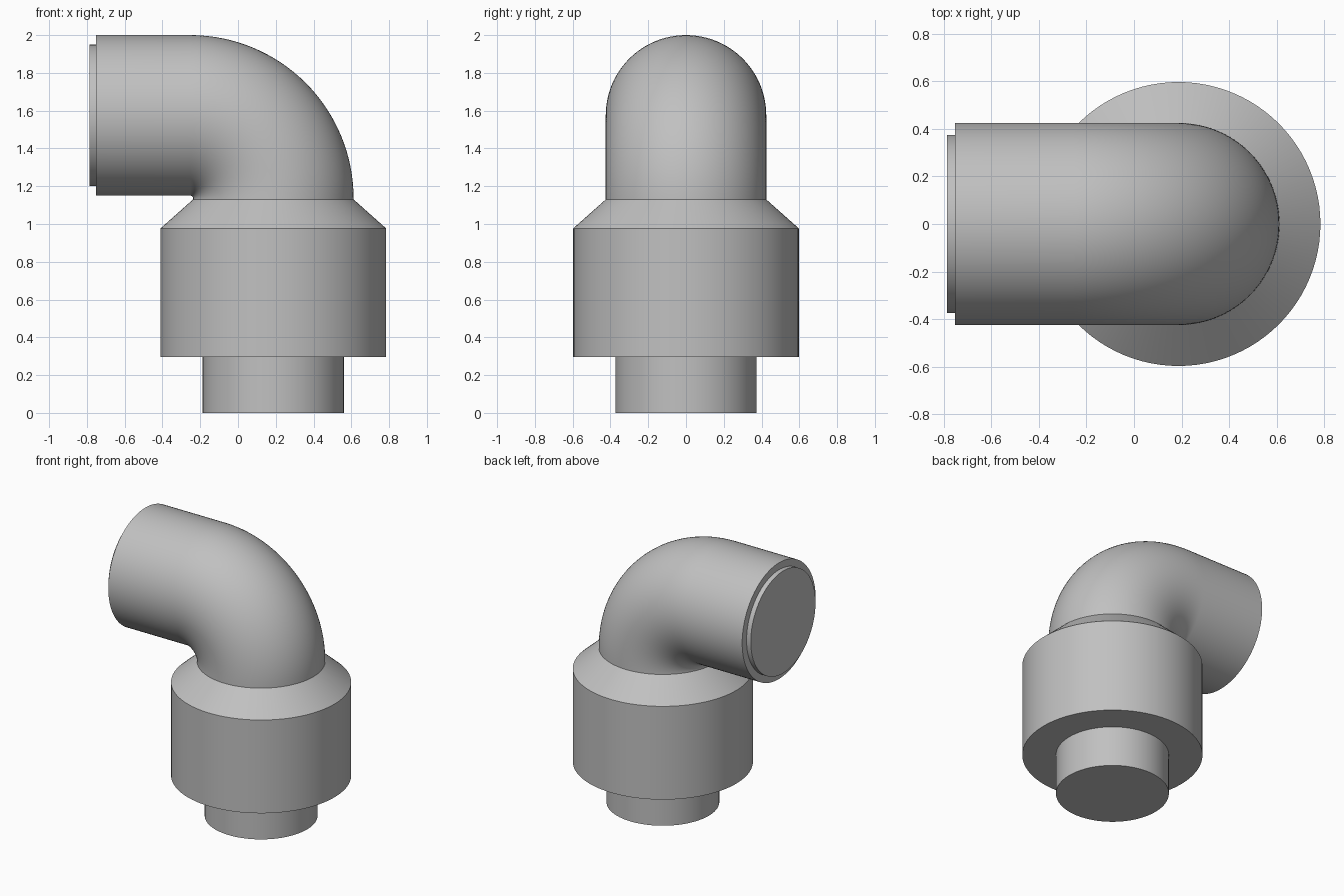
import bpy, bmesh
from math import sin, cos, pi, radians
from mathutils import Vector

if "Cube" in bpy.data.objects:
    bpy.data.objects.remove(bpy.data.objects["Cube"], do_unlink=True)

SEGMENTS = 96
AXIS_X = 0.187            # centre line of the upright part
PIPE_R, SPIGOT_R, COLLAR_R = 0.425, 0.374, 0.597
BEND_R = 0.44             # centre-line radius of the elbow
BEND_X, BEND_Z = AXIS_X - BEND_R, 1.135

grey = bpy.data.materials.new("plain grey")
grey.use_nodes = True
colour = (0.53, 0.53, 0.53, 1)
grey.diffuse_color = colour
grey.node_tree.nodes["Principled BSDF"].inputs["Base Color"].default_value = colour


def upright(z, radius):
    """Ring on the vertical axis."""
    return Vector((AXIS_X, 0, z)), 0, radius


def level(x, radius):
    """Ring on the horizontal axis."""
    return Vector((x, 0, BEND_Z + BEND_R)), pi / 2, radius


def bend(angle):
    """Ring on the quarter turn."""
    centre = Vector((BEND_X + BEND_R * cos(angle), 0, BEND_Z + BEND_R * sin(angle)))
    return centre, angle, PIPE_R


def sweep(name, stations, cap_start=False, cap_end=False):
    """Skin a chain of circular rings, each given by centre, tilt and radius."""
    bm = bmesh.new()
    rings = []
    for centre, tilt, radius in stations:
        across = Vector((cos(tilt), 0, sin(tilt)))
        side = Vector((0, 1, 0))
        turns = [2 * pi * i / SEGMENTS for i in range(SEGMENTS)]
        rings.append([bm.verts.new(centre + radius * (across * cos(t) + side * sin(t)))
                      for t in turns])
    for a, b in zip(rings, rings[1:]):
        for i in range(SEGMENTS):
            j = (i + 1) % SEGMENTS
            bm.faces.new((a[i], a[j], b[j], b[i]))
    if cap_start:
        bm.faces.new(rings[0][::-1])
    if cap_end:
        bm.faces.new(rings[-1])
    mesh = bpy.data.meshes.new(name)
    bm.to_mesh(mesh)
    bm.free()
    mesh.materials.append(grey)
    obj = bpy.data.objects.new(name, mesh)
    bpy.context.collection.objects.link(obj)
    bpy.ops.object.select_all(action='DESELECT')
    obj.select_set(True)
    bpy.context.view_layer.objects.active = obj
    bpy.ops.object.shade_smooth_by_angle(angle=radians(30))
    return obj


# Lower spigot
sweep("lower_spigot", [upright(0, SPIGOT_R), upright(0.295, SPIGOT_R)], cap_start=True)

# Wide collar with its underside and tapered shoulder
sweep("collar", [upright(0.295, SPIGOT_R), upright(0.295, COLLAR_R),
                 upright(0.977, COLLAR_R), upright(1.13, PIPE_R)])

# Elbow and straight run, ending in a flat rim
STEPS = 32
turn = [bend(pi / 2 * i / STEPS) for i in range(STEPS + 1)]
sweep("elbow_pipe", [upright(1.13, PIPE_R)] + turn +
      [level(-0.752, PIPE_R), level(-0.752, SPIGOT_R)])

# Short spigot at the open end
sweep("end_spigot", [level(-0.752, SPIGOT_R), level(-0.786, SPIGOT_R)], cap_end=True)
